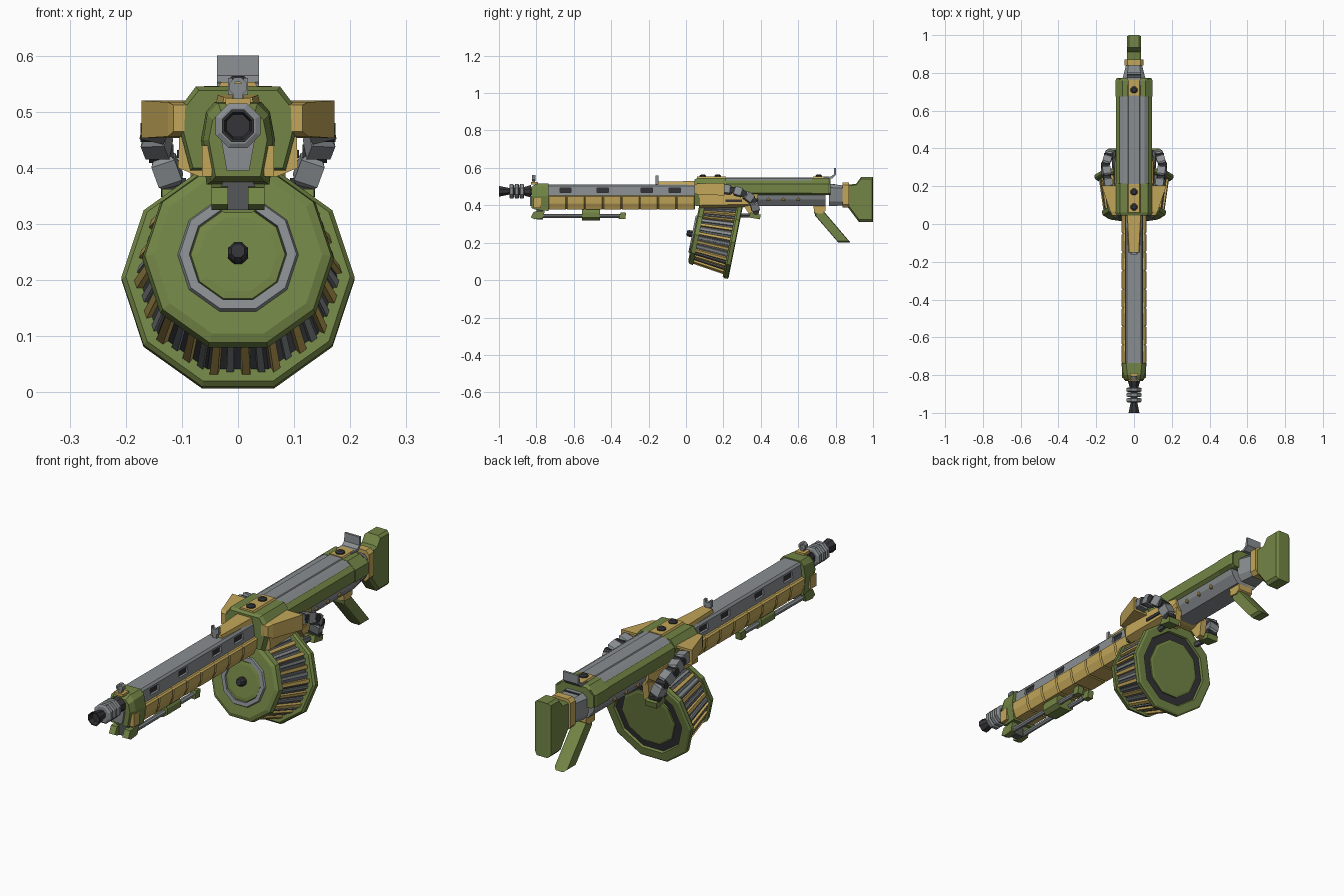
import bpy, bmesh, math
from mathutils import Vector as V

if "Cube" in bpy.data.objects:
    bpy.data.objects.remove(bpy.data.objects["Cube"])

COL = {'green': (0.17, 0.235, 0.06), 'tan': (0.54, 0.38, 0.1), 'steel': (0.25, 0.27, 0.28),
       'mid': (0.09, 0.095, 0.1), 'dark': (0.035, 0.035, 0.04)}
MATS = {}
for k, c in COL.items():
    MATS[k] = bpy.data.materials.new(k)
    MATS[k].diffuse_color = (*c, 1)

def loft(name, rings, col, mirror=False, closed=False):
    """Skin a list of equal-length point rings, capped unless closed into a loop."""
    bm = bmesh.new()
    vs = [[bm.verts.new(p) for p in r] for r in rings]
    n = len(rings[0])
    for a, b in list(zip(vs, vs[1:])) + ([(vs[-1], vs[0])] if closed else []):
        for i in range(n):
            bm.faces.new((a[i], a[(i + 1) % n], b[(i + 1) % n], b[i]))
    if not closed:
        bm.faces.new(vs[0]); bm.faces.new(vs[-1])
    bmesh.ops.recalc_face_normals(bm, faces=bm.faces)
    me = bpy.data.meshes.new(name)
    bm.to_mesh(me); bm.free()
    me.materials.append(MATS[col])
    ob = bpy.data.objects.new(name, me)
    bpy.context.collection.objects.link(ob)
    if mirror:
        ob.modifiers.new('Mirror', 'MIRROR').use_mirror_merge = False
    return ob

def prism(name, sections, col):
    """Symmetric xz half-outlines placed at given y: [(y, [(x, z)...])...]"""
    return loft(name, [[(x, y, z) for x, z in h] + [(-x, y, z) for x, z in reversed(h)]
                       for y, h in sections], col)

def bar(name, half, y0, y1, col):
    return prism(name, [(y0, half), (y1, half)], col)

def slab(name, prof, x0, x1, col, mirror=False, ch=0):
    """yz profile extruded along x, optionally with inset (chamfered) sides."""
    if not ch:
        return loft(name, [[(x, y, z) for y, z in prof] for x in (x0, x1)], col, mirror)
    cy = sum(p[0] for p in prof) / len(prof); cz = sum(p[1] for p in prof) / len(prof)
    small = [(cy + (y - cy) * (1 - ch * 8), cz + (z - cz) * (1 - ch * 8)) for y, z in prof]
    return loft(name, [[(x, y, z) for y, z in p] for x, p in
                       ((x0, small), (x0 + ch, prof), (x1 - ch, prof), (x1, small))], col, mirror)

def box(name, x0, x1, y0, y1, z0, z1, col, mirror=False):
    return slab(name, [(y0, z0), (y1, z0), (y1, z1), (y0, z1)], x0, x1, col, mirror)

def turned(name, a, b, prof, n, col, mirror=False, closed=False, up=(0, 0, 1)):
    """Revolve (fraction along a-b, radius) pairs with n sides."""
    a, b = V(a), V(b)
    d = (b - a).normalized()
    s = d.cross(V(up)).normalized(); u = s.cross(d)
    rings = []
    for t, r in prof:
        c = a.lerp(b, t)
        rings.append([c + r * (math.cos(q) * s + math.sin(q) * u)
                      for q in ((i + (0.5 if n % 4 == 0 else 0)) * 2 * math.pi / n for i in range(n))])
    return loft(name, rings, col, mirror, closed)

# --- barrel and muzzle
Z = 0.475
turned('barrel', (0, -0.93, Z), (0, 0.1, Z), [(0, .021), (1, .021)], 8, 'mid')
turned('flash_hider', (0, -1, Z), (0, -0.92, Z), [(.25, .022), (0, .026), (0, .031), (.7, .019), (1, .019)], 8, 'dark')
for i, y in enumerate((-0.945, -0.917, -0.89)):
    turned(f'muzzle_ring_{i}', (0, y, Z), (0, y + .025, Z),
           [(0, .034), (.2, .043), (.8, .043), (1, .034)], 8, 'steel')
turned('muzzle_collar', (0, -.866, Z), (0, -.83, Z), [(0, .024), (1, .036)], 8, 'dark')

# --- front block and front sight
prism('front_block', [(-.825, [(.03, .5), (.045, .485), (.052, .45), (.04, .385)]),
                      (-.80, [(.035, .515), (.055, .495), (.062, .45), (.048, .375)]),
                      (-.735, [(.042, .517), (.057, .5), (.066, .45), (.056, .37)])], 'green')
bar('front_block_trim', [(.03, .45), (.02, .395)], -.835, -.82, 'steel')
box('front_block_cheek', .046, .064, -.815, -.775, .385, .44, 'tan', True)
box('front_sight_base', -.022, .022, -.83, -.79, .512, .524, 'tan')
box('front_sight_post', -.008, .008, -.822, -.806, .52, .55, 'steel')
turned('front_sight_ring', (0, -.824, .545), (0, -.804, .545),
       [(0, .009), (0, .017), (1, .017), (1, .009)], 8, 'steel', closed=True)

# --- handguard: slotted steel shroud over segmented tan guard
shroud = bar('barrel_shroud', [(.036, .512), (.044, .503), (.05, .44)], -.74, .05, 'steel')
for i, y in enumerate((-.645, -.445, -.21, -.06)):
    cut = box(f'slot_cutter_{i}', .034, .08, y - .03, y + .03, .468, .495, 'dark', True)
    cut.hide_render = True; cut.hide_viewport = False; cut.display_type = 'WIRE'
    m = shroud.modifiers.new('Slot', 'BOOLEAN')
    m.object = cut; m.operation = 'DIFFERENCE'
    box(f'shroud_slot_back_{i}', .033, .037, y - .03, y + .03, .468, .495, 'dark', True)
for i in range(8):
    y0 = -.737 + i * .098
    g = [(.058, .452), (.065, .446), (.062, .41), (.048, .377)]
    s = [(x - .005, z + (.004 if z < .4 else 0)) for x, z in g]
    prism(f'guard_segment_{i}', [(y0, s), (y0 + .005, g), (y0 + .093, g), (y0 + .098, s)], 'tan')

# --- folded bipod below the guard
turned('bipod_leg', (.03, -.82, .343), (.026, -.33, .343), [(0, .011), (1, .011)], 8, 'steel', True)
slab('bipod_foot', [(-.36, .328), (-.325, .326), (-.32, .36), (-.35, .362)], .014, .042, 'green', True)
slab('bipod_hinge', [(-.83, .335), (-.81, .325), (-.765, .33), (-.755, .372), (-.815, .365)], .018, .047, 'green', True)
bar('bipod_mount', [(.024, .38), (.034, .36), (.02, .325)], -.80, -.765, 'mid')
bar('bipod_clamp', [(.035, .378), (.045, .362), (.045, .335), (.025, .32)], -.555, -.46, 'green')

# --- rear sight on tan ramp
prism('sight_ramp', [(-.15, [(.025, .526), (.03, .505)]), (.06, [(.036, .53), (.042, .505)])], 'tan')
box('rear_sight_post', -.01, .01, -.162, -.148, .505, .55, 'steel')
box('rear_sight_ear', .01, .018, -.162, -.148, .53, .56, 'steel', True)

# --- receiver
prism('receiver_front', [(.045, [(.07, .538), (.094, .508), (.096, .46), (.08, .40)]),
                         (.06, [(.075, .545), (.1, .512), (.102, .46), (.085, .395)]),
                         (.215, [(.075, .545), (.1, .512), (.102, .46), (.085, .395)])], 'green')
bar('receiver_body', [(.076, .532), (.095, .515), (.095, .465), (.08, .455)], .2, .77, 'green')
bar('receiver_cover', [(.055, .545), (.078, .53)], .2, .675, 'steel')
bar('cover_ridge', [(.03, .549), (.036, .54)], .21, .68, 'steel')
prism('receiver_cap', [(.675, [(.06, .546), (.098, .515), (.098, .463), (.08, .455)]),
                       (.76, [(.06, .546), (.098, .515), (.098, .463), (.08, .455)]),
                       (.772, [(.055, .54), (.09, .512), (.09, .463), (.075, .455)])], 'green')
bar('receiver_lower', [(.082, .465), (.072, .43), (.045, .395)], .2, .745, 'steel')
prism('feed_bracket', [(.07, [(.104, .47), (.107, .40), (.07, .385)]), (.33, [(.1, .463), (.103, .405), (.07, .39)]),
                       (.385, [(.088, .46), (.088, .44), (.07, .41)])], 'tan')
box('bracket_slot', .1, .1085, .21, .30, .418, .432, 'dark', True)
slab('bracket_wedge', [(.3, .41), (.385, .42), (.375, .34), (.35, .335)], .055, .085, 'tan', True)
for i, y in enumerate((.44, .52, .6)):
    turned(f'receiver_bolt_{i}', (.065, y, .43), (.079, y, .43), [(0, .009), (.8, .009), (1, .005)], 8, 'tan', True)
for n, y0, y1, dots in (('front', .06, .213, (.09, .17)), ('rear', .68, .765, (.71,))):
    bar(f'{n}_top_plate', [(.03, .553), (.037, .54)], y0, y1, 'tan')
    for i, y in enumerate(dots):
        turned(f'{n}_plate_bolt_{i}', (0, y, .55), (0, y, .564), [(0, .019), (.6, .019), (1, .011)], 8, 'dark', up=(0, 1, 0))
slab('rear_flip_sight', [(.735, .551), (.775, .553), (.79, .565), (.792, .6), (.802, .6), (.802, .562),
                         (.782, .543), (.735, .543)], -.037, .037, 'steel')

# --- flared feed pods at the sides and their jointed chutes
def quad(x0, x1, z0, z1, y):
    return [(x0, y, z0), (x1, y, z0), (x1, y, z1), (x0, y, z1)]
loft('feed_pod', [quad(.08, .115, .465, .512, .045), quad(.08, .125, .456, .517, .065),
                  quad(.08, .172, .453, .52, .205), quad(.1, .16, .463, .51, .205),
                  quad(.1, .155, .463, .51, .19)], 'tan', True)
path = [V(p) for p in ((.135, .19, .487), (.143, .25, .482), (.152, .31, .463), (.137, .36, .425), (.115, .375, .365))]
for i, (a, b) in enumerate(zip(path, path[1:])):
    turned(f'chute_link_{i}', a, b, [(.08, .022), (.2, .031), (.8, .031), (.92, .022)], 4, 'steel', True, up=(1, 0, .2))
    turned(f'chute_joint_{i}', b - V((.022, 0, 0)), b + V((.022, 0, 0)), [(0, .018), (1, .018)], 8, 'dark', True)
slab('chute_foot', [(.335, .335), (.395, .325), (.4, .35), (.345, .362)], .08, .135, 'green', True)
turned('chute_strut', (.1, .27, .345), (.108, .37, .345), [(0, .013), (1, .013)], 6, 'mid', True)

# --- tilted tapered drum magazine
F, B = (0, .04, .245), (0, .265, .2)
def drum(name, prof, col, n=10, closed=False):
    return turned(name, F, B, prof, n, col, closed=closed)
drum('drum_front_plate', [(0, .15), (.03, .166), (.13, .171), (.13, .1)], 'green')
drum('drum_core', [(.1, .152), (.9, .178)], 'mid')
drum('drum_back_rim', [(.86, .15), (.86, .2), (.9, .208), (.98, .208), (1, .2), (1, .165), (.95, .16)], 'green', closed=True)
drum('drum_back_ring', [(.9, .168), (.96, .168)], 'dark')
drum('drum_back_disc', [(.95, .128), (.99, .128), (1, .118)], 'green')
drum('drum_front_ring', [(.02, .085), (-.035, .087), (-.035, .104), (.02, .11)], 'steel', closed=True)
drum('drum_front_disc', [(.02, .087), (-.015, .084), (-.025, .07)], 'green')
drum('drum_hub', [(0, .019), (-.12, .019), (-.16, .013)], 'dark', 8)

# lengthwise ribs, four per facet, alternating tan and steel
fv, bv = V(F), V(B)
ax = (bv - fv).normalized(); X = V((1, 0, 0)); U = X.cross(ax)
def facet(t, r, k, f):
    """Point at fraction f along facet k of the drum decagon."""
    p = [r * (math.cos(q) * X + math.sin(q) * U) for q in (k * math.pi / 5, (k + 1) * math.pi / 5)]
    return fv.lerp(bv, t) + p[0].lerp(p[1], f)
for k in range(10):
    for j in range(4):
        tan = j % 2 == 0
        h, w = (.009, .085) if tan else (.004, .075)
        f = .125 + j * .25
        rings = [[facet(t, r - .006, k, f - w), facet(t, r + h, k, f - w * .75),
                  facet(t, r + h, k, f + w * .75), facet(t, r - .006, k, f + w)]
                 for t, r in ((.12, .154), (.88, .179))]
        loft(f'drum_rib_{k}_{j}', rings, 'tan' if tan else 'steel')
bar('magazine_well', [(.07, .41), (.055, .36)], .1, .27, 'mid')

# --- grip and stock
slab('grip_collar', [(.68, .415), (.745, .415), (.745, .37), (.725, .355), (.685, .36)], -.036, .036, 'tan')
slab('grip', [(.685, .37), (.735, .37), (.88, .2), (.815, .2), (.69, .345)], -.03, .03, 'green', ch=.012)
prism('stock_neck', [(.765, [(.04, .515), (.062, .495), (.06, .42), (.04, .395)]),
                     (.85, [(.028, .505), (.04, .49), (.04, .42), (.028, .4)])], 'steel')
box('neck_band', -.036, .036, .785, .797, .5, .514, 'dark')
bar('stock_collar', [(.035, .523), (.05, .508), (.05, .405), (.035, .388)], .838, .872, 'tan')
slab('stock', [(.865, .51), (.91, .515), (.935, .55), (1, .55), (1, .31), (.925, .31), (.865, .39)],
     -.038, .038, 'green', ch=.012)

for m in bpy.data.materials:
    if m.users and not m.is_grease_pencil:
        m.use_nodes = True
        m.node_tree.nodes["Principled BSDF"].inputs["Base Color"].default_value = m.diffuse_color
